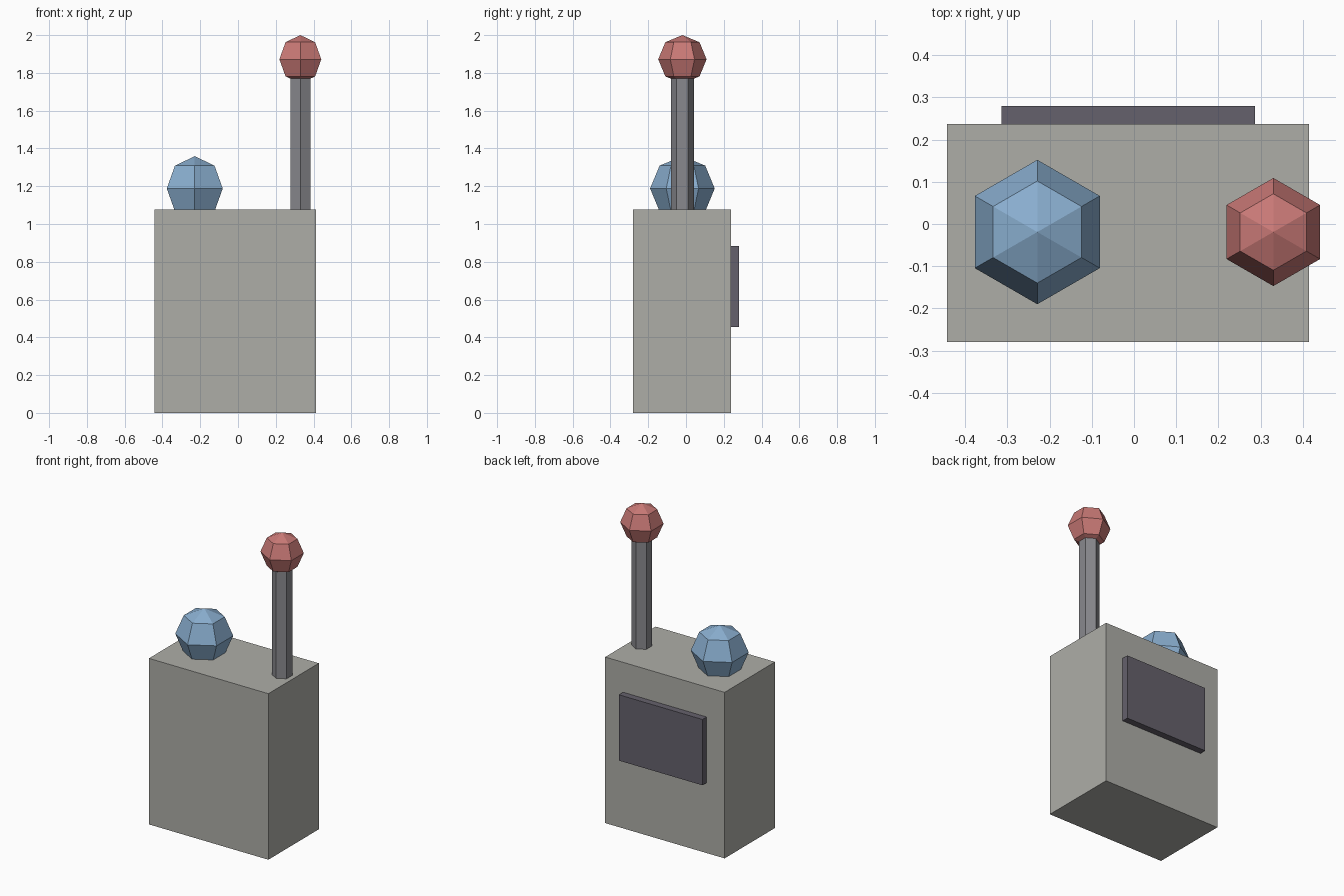
import bpy

if "Cube" in bpy.data.objects:
    bpy.data.objects.remove(bpy.data.objects["Cube"])

BLUE = (0.25, 0.42, 0.62, 1)
RED = (0.58, 0.19, 0.18, 1)
DARK = (0.13, 0.12, 0.15, 1)
STONE = (0.42, 0.42, 0.39, 1)
STEEL = (0.25, 0.25, 0.27, 1)


def finish(name, color):
    ob = bpy.context.object
    ob.name = name
    mat = bpy.data.materials.new(name + "_color")
    mat.diffuse_color = color
    mat.use_nodes = True
    mat.node_tree.nodes["Principled BSDF"].inputs["Base Color"].default_value = mat.diffuse_color
    ob.data.materials.append(mat)
    return ob


def box(name, lo, hi, color):
    bpy.ops.mesh.primitive_cube_add(size=1, location=[(a + b) / 2 for a, b in zip(lo, hi)])
    bpy.context.object.scale = [b - a for a, b in zip(lo, hi)]
    bpy.ops.object.transform_apply(location=False, rotation=False, scale=True)
    return finish(name, color)


def ball(name, loc, radius, color):
    bpy.ops.mesh.primitive_uv_sphere_add(segments=6, ring_count=4, radius=radius, location=loc)
    return finish(name, color)


# Cabinet body and the raised panel on its back
box("body", (-0.443, -0.28, 0), (0.414, 0.237, 1.077), STONE)
box("back_panel", (-0.314, 0.237, 0.456), (0.286, 0.28, 0.883), DARK)

# Dome light sunk slightly into the top
ball("blue_ball", (-0.229, -0.019, 1.188), 0.171, BLUE)

# Lever: six-sided rod and knob
z0, z1 = 1.06, 1.80
bpy.ops.mesh.primitive_cylinder_add(vertices=6, radius=0.061, depth=z1 - z0,
                                    location=(0.33, -0.019, (z0 + z1) / 2))
finish("lever_rod", STEEL)
ball("lever_knob", (0.33, -0.019, 1.872), 0.128, RED)
